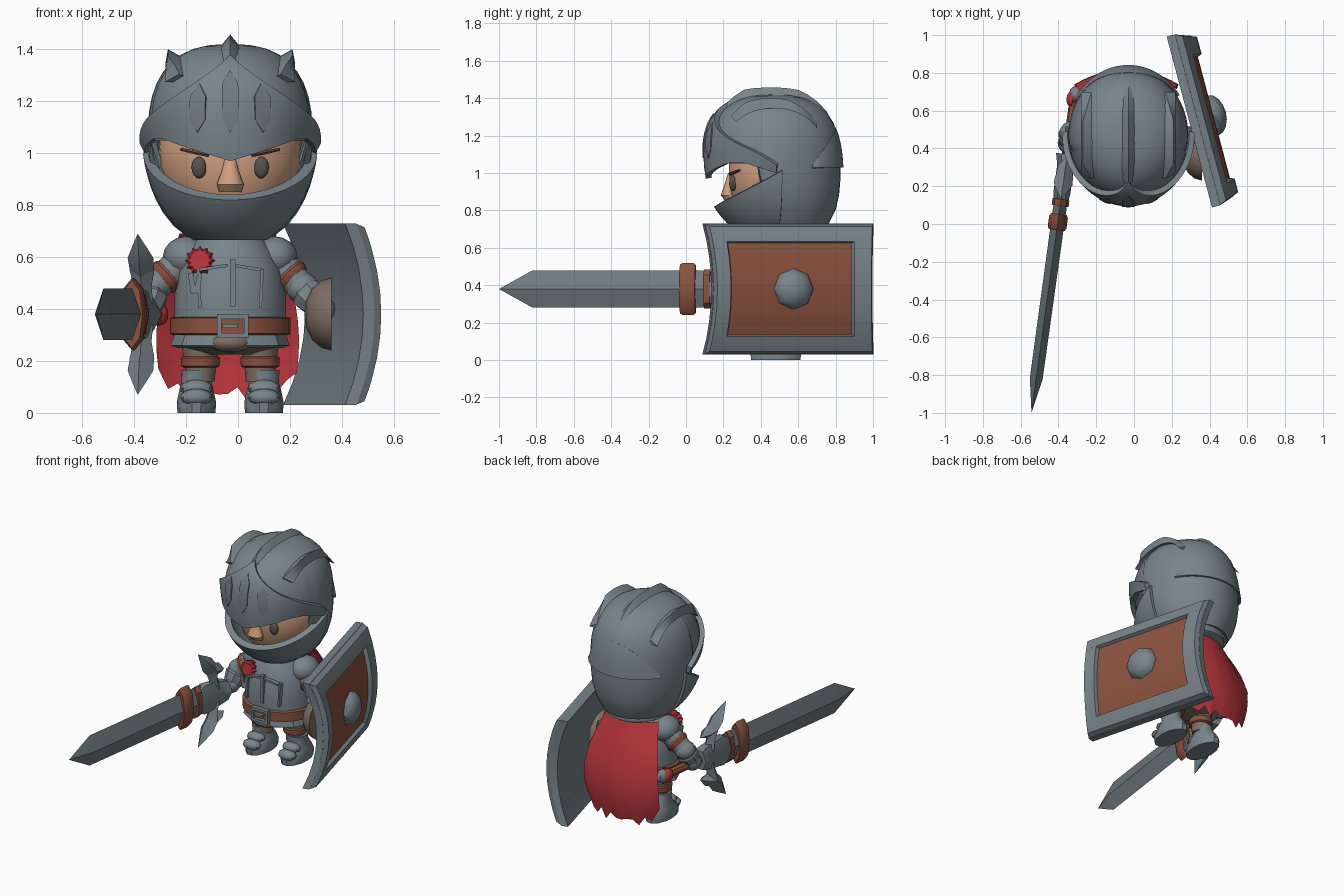
import bpy, bmesh, math
from mathutils import Vector, Matrix
from math import sin, cos, pi, radians

if "Cube" in bpy.data.objects:
    bpy.data.objects.remove(bpy.data.objects["Cube"])


def material(name, r, g, b):
    m = bpy.data.materials.new(name)
    m.use_nodes = True
    m.diffuse_color = (r, g, b, 1)
    m.node_tree.nodes["Principled BSDF"].inputs["Base Color"].default_value = (r, g, b, 1)
    return m


STEEL = material("steel", .19, .235, .255)
BLADE = material("blade steel", .165, .2, .215)
LEATHER = material("leather", .26, .085, .05)
RED = material("red cloth", .48, .036, .046)
SKIN = material("skin", .63, .35, .22)
EYE = material("eye grey", .1, .085, .075)
BROW = material("brow brown", .15, .065, .04)
TAUPE = material("grip pad", .21, .155, .125)

CX, CY = -.03, .47
I = Matrix.Identity(4)


def finish(name, bm, mat, angle=35):
    bmesh.ops.remove_doubles(bm, verts=bm.verts, dist=1e-5)
    bmesh.ops.recalc_face_normals(bm, faces=bm.faces)
    me = bpy.data.meshes.new(name)
    bm.to_mesh(me)
    bm.free()
    me.materials.append(mat)
    ob = bpy.data.objects.new(name, me)
    bpy.context.collection.objects.link(ob)
    bpy.ops.object.select_all(action='DESELECT')
    ob.select_set(True)
    bpy.context.view_layer.objects.active = ob
    bpy.ops.object.shade_smooth_by_angle(angle=radians(angle))
    return ob


def loft(name, secs, mat, n=16, m=I, spike=1, angle=35):
    """Stack of elliptical rings (x, y, z, rx, ry); spike shrinks every second point."""
    bm = bmesh.new()
    rings = []
    for x, y, z, rx, ry in secs:
        k = [spike if i % 2 else 1 for i in range(n)]
        rings.append([bm.verts.new(m @ Vector((x + rx * k[i] * cos(2 * pi * i / n),
                      y + ry * k[i] * sin(2 * pi * i / n), z))) for i in range(n)])
    for a, b in zip(rings, rings[1:]):
        for i in range(n):
            j = (i + 1) % n
            bm.faces.new((a[i], a[j], b[j], b[i]))
    bm.faces.new(rings[0])
    bm.faces.new(rings[-1])
    return finish(name, bm, mat, angle)


def aim(a, b):
    a, b = Vector(a), Vector(b)
    return Matrix.Translation(a) @ (b - a).to_track_quat('Z', 'Y').to_matrix().to_4x4()


def limb(name, a, b, radii, mat, n=12):
    step = (Vector(b) - Vector(a)).length / (len(radii) - 1)
    return loft(name, [(0, 0, i * step, r, r) for i, r in enumerate(radii)], mat, n, aim(a, b))


def ball(name, c, r, mat, n=14):
    secs = [(c[0], c[1], c[2] - r[2] * cos(pi * i / 8), r[0] * sin(pi * i / 8),
             r[1] * sin(pi * i / 8)) for i in range(9)]
    return loft(name, secs, mat, n)


def dome(name, c, d, r, h, mat, n):
    m = aim(c, Vector(c) + Vector(d))
    return loft(name, [(0, 0, h * sin(t), r * cos(t), r * cos(t))
                       for t in (0, .4, .8, 1.2, pi / 2)], mat, n, m)


def box(name, c, size, mat, roll=0):
    bm = bmesh.new()
    m = Matrix.Translation(c) @ Matrix.Rotation(roll, 4, 'Y') @ Matrix.Diagonal((*size, 1))
    bmesh.ops.create_cube(bm, size=1, matrix=m)
    return finish(name, bm, mat)


# Helmet shell: azimuth 0 faces front, the back is boxier than the chin
def head(az, z, off):
    u = abs(z - 1.05) / (.37 if z > 1.05 else .42)
    p = 2.6 if z > 1.05 else 2 + max(0, -cos(az))
    r = .318 * max(0, 1 - u ** p) ** (1 / p) + off
    return Vector((CX + r * sin(az), CY - 1.12 * r * cos(az), z))


def patch(name, a0, a1, lo, hi, off0, off1, thick, mat, na=32, nz=10):
    """Piece of helmet shell, thickened inward."""
    bm = bmesh.new()
    rows = []
    for i in range(na + 1):
        a = a0 + (a1 - a0) * i / na
        row = []
        for j in range(nz + 1):
            t = sin(j / nz * pi / 2)
            z = lo(a) + (hi(a) - lo(a)) * t
            row.append(bm.verts.new(head(radians(a), z, off0 + (off1 - off0) * t)))
        rows.append(row)
    for p, q in zip(rows, rows[1:]):
        for j in range(nz):
            bm.faces.new((p[j], q[j], q[j + 1], p[j + 1]))
    bmesh.ops.remove_doubles(bm, verts=bm.verts, dist=1e-4)
    bmesh.ops.recalc_face_normals(bm, faces=bm.faces)
    bmesh.ops.solidify(bm, geom=bm.faces[:], thickness=thick)
    return finish(name, bm, mat)


patch("helmet_skull", -180, 180, lambda a: 1.05 if abs(a) < 78 else .73,
      lambda a: 1.42, 0, 0, .02, STEEL, 48, 14)
patch("helmet_back_plate", 125, 235, lambda a: 1.03,
      lambda a: 1.04 + .2 * (1 - ((a - 180) / 55) ** 2), .014, .001, .012, STEEL)
patch("chin_guard", -97, 97, lambda a: .665, lambda a: .82 + .15 * (a / 85) ** 2,
      .012, .02, .04, STEEL)


def visor_low(a):
    a = abs(a)
    return .97 + .085 * min(1, a / 50) - .055 * max(0, (a - 65) / 27)


patch("visor", -92, 92, visor_low,
      lambda a: 1.38 - .25 * sin(radians(abs(a))) - .09 * (a / 92) ** 6,
      .013, .032, .03, STEEL)
for c, top in ((-22, 1.27), (0, 1.32), (22, 1.27)):
    patch("visor_slot", c - 5.5, c + 5.5, lambda a: 1.08 + .05 * abs(a - c) / 5.5,
          lambda a: top - .05 * abs(a - c) / 5.5, .024, .035, .009, BLADE, 2, 8)


# Helmet combs: tapering fins that follow the dome
def comb(name, x, y0, y1, h, w, lean):
    bm = bmesh.new()
    rows = []
    for i in range(13):
        t = i / 12
        y = y0 + (y1 - y0) * t
        r = min(.31, math.hypot(x, (y - CY) / 1.12))
        z = 1.05 + .37 * (1 - (r / .318) ** 2.6) ** (1 / 2.6)
        k = min(1, 6 * t, 3 * (1 - t))
        rows.append([bm.verts.new(v) for v in (
            (CX + x - w, y, z - .03), (CX + x + lean * k, y - .03 * (1 - t), z + h * k),
            (CX + x + w, y, z - .03))])
    for p, q in zip(rows, rows[1:]):
        for j in range(3):
            bm.faces.new((p[j], q[j], q[(j + 1) % 3], p[(j + 1) % 3]))
    bm.faces.new(rows[0])
    bm.faces.new(rows[-1])
    finish(name, bm, STEEL)


comb("comb_middle", 0, .24, .8, .037, .055, 0)
for s in (-1, 1):
    comb("comb_side", s * .195, .27, .7, .025, .055, s * .045)

# Face
loft("face", [(CX, CY, z, rx, ry) for z, rx, ry in ((.74, .15, .15), (.82, .21, .22),
     (.95, .28, .24), (1.08, .27, .24), (1.15, .22, .2))], SKIN, 32)
loft("nose", [(CX, .24, 1.0, .018, .015), (CX, .23, .94, .03, .024), (CX, .228, .88, .052, .042),
              (CX, .24, .85, .042, .028)], SKIN, 12)
for s in (-1, 1):
    ball("eye", (CX + s * .12, .25, .945), (.029, .02, .042), EYE)
    limb("brow", (CX + s * .19, .287, 1.015), (CX + s * .085, .235, .994), (.006, .009, .009),
         BROW, 6)


# Torso, belt and hips
def body(name, rows, mat, n=24, y=.48):
    return loft(name, [(CX, y, z, rx, ry) for z, rx, ry in rows], mat, n)


body("gorget", ((.69, .17, .17), (.7, .19, .185), (.74, .19, .185), (.76, .18, .17)), STEEL, 24, .555)
body("breastplate", ((.34, .215, .19), (.45, .215, .195), (.55, .2, .18), (.62, .17, .155),
                     (.69, .11, .11)), STEEL)
body("belt", ((.3, .222, .198), (.305, .232, .208), (.365, .232, .208), (.37, .222, .198)), LEATHER)
body("hips", ((.225, .1, .09), (.25, .18, .15), (.31, .2, .18)), TAUPE)
ball("hip_front", (CX, .33, .272), (.085, .06, .04), TAUPE)
body("skirt_plate", ((.25, .2, .18), (.26, .23, .195), (.3, .215, .19)), STEEL, 10)
box("chest_ridge", (CX + .01, .29, .5), (.02, .03, .18), STEEL)
for s in (-1, 1):
    box("chest_plate_edge", (CX + s * .065, .303, .56), (.11, .03, .012), STEEL, s * .15)
    box("chest_plate_side", (CX + s * .12, .315, .48), (.012, .03, .15), STEEL, s * .05)
    box("buckle_bar", (CX + .01, .265, .335 + s * .036), (.12, .03, .018), STEEL)
    box("buckle_post", (CX + .01 + s * .052, .265, .335), (.018, .03, .09), STEEL)
box("buckle_tongue", (CX, .262, .335), (.06, .02, .015), STEEL)
rosette = aim((-.145, .36, .58), (-.15, .26, .595))
loft("rosette", [(0, 0, z, r, r) for z, r in ((0, .05), (.04, .058), (.055, .045))],
     RED, 24, rosette, .8)
for s in (-1, 1):
    box("rosette_ribbon", (-.165 + s * .012, .305, .5), (.02, .012, .08), STEEL, s * .15)

# Legs and boots
for s in (-1, 1):
    x = CX + s * .115
    loft("leg", [(x, .48, z, r, r) for z, r in ((.12, .055), (.18, .06), (.28, .075))], TAUPE)
    loft("leg_band", [(x, .48, z, r, r) for z, r in ((.175, .066), (.18, .074), (.212, .076),
                                                    (.218, .068))], LEATHER)
    x += s * .015
    loft("boot", [(x, y, z, rx, ry) for y, z, rx, ry in (
        (.48, 0, .073, .135), (.48, .04, .076, .14), (.485, .08, .068, .11),
        (.49, .12, .057, .072), (.48, .165, .06, .066))], STEEL, 14)
    for i in range(2):
        ball("boot_plate", (x, .375 + .045 * i, .06 + .035 * i), (.062, .042, .033), STEEL, 10)

# Arms: shoulder, elbow and hand
for side, sh, el, ha in (("right", (-.2, .5, .59), (-.33, .48, .48), (-.35, .43, .39)),
                         ("left", (.14, .5, .59), (.25, .46, .48), (.32, .41, .4))):
    sh, el, ha = Vector(sh), Vector(el), Vector(ha)
    ball(side + "_shoulder", sh + Vector((0, 0, .01)), (.09, .1, .08), STEEL)
    limb(side + "_upper_arm", sh, el, (.07, .065, .055), STEEL)
    band = sh.lerp(el, .5)
    limb(side + "_arm_band", band, sh.lerp(el, .72), (.066, .073, .07, .062), LEATHER)
    ball(side + "_elbow", el, (.065, .065, .06), STEEL)
    limb(side + "_gauntlet", el, ha, (.05, .068, .06, .05), STEEL, 8)
    ball(side + "_hand", ha, (.055, .06, .055), STEEL, 10)

# Sword: local z runs to the tip, local y is up
M = aim((-.37, .25, .38), (-.54, -.98, .38))
loft("sword_blade", [(0, 0, z, rx, ry) for z, rx, ry in ((.1, .036, .1), (1.08, .034, .1),
                                                         (1.262, 0, 0))], BLADE, 4, M, 1, 15)
loft("sword_collar", [(0, 0, z, rx, ry) for z, rx, ry in (
    (.2, .042, .13), (.215, .05, .14), (.27, .05, .14), (.285, .042, .13))], LEATHER, 8, M)
loft("sword_inner_collar", [(0, 0, z, .045, .105) for z in (.12, .155)], LEATHER, 8, M)
loft("sword_hub", [(0, 0, z, rx, ry) for z, rx, ry in (
    (-.12, .06, .07), (-.06, .045, .09), (.08, .045, .11), (.13, .04, .08))], STEEL, 6, M)
limb("sword_grip", M @ Vector((0, 0, -.1)), M @ Vector((0, 0, -.4)), (.028, .028), LEATHER, 8)
ball("sword_pommel", M @ Vector((0, 0, -.44)), (.035, .045, .045), STEEL, 10)
for s in (-1, 1):
    gem = M @ Vector((s * .01, 0, -.415))
    dome("pommel_gem", gem, (M @ Vector((s * .1, 0, -.415))) - gem, .046, .035, RED, 10)
    mid = M @ Vector((0, s * .17, 0))
    limb("guard_arm", M @ Vector((0, s * .04, -.03)), mid, (.04, .035, .048), STEEL, 4)
    limb("guard_spike", mid, M @ Vector((0, s * .31, .12)), (.047, .05, .026, 0), STEEL, 4)
    limb("guard_barb", mid, M @ Vector((0, s * .14, -.11)), (.045, .04, 0), STEEL, 4)

# Shield: u runs front to back, v up, w outward
D, N, C = Vector((-.256, .967, 0)), Vector((.967, .256, 0)), Vector((.36, .56, .38))


def on_shield(u, v, w):
    k = 1 - (v / .35) ** 2
    return C + D * u * (1 - .06 * k) + Vector((0, 0, v)) + N * (w + .08 * k)


def slab(name, u0, u1, v0, v1, w0, w1, mat, inset=0):
    bm = bmesh.new()
    nv, layers = 8, []
    for w, e in ((w0, 0), (w1, inset)):
        layers.append([[bm.verts.new(on_shield(u, v0 + e + (v1 - v0 - 2 * e) * j / nv, w))
                        for u in (u0 + e, u1 - e)] for j in range(nv + 1)])
    a, b = layers
    for j in range(nv):
        for g in (a, b):
            bm.faces.new((g[j][0], g[j][1], g[j + 1][1], g[j + 1][0]))
        for i in (0, 1):
            bm.faces.new((a[j][i], a[j + 1][i], b[j + 1][i], b[j][i]))
    for j in (0, nv):
        bm.faces.new((a[j][0], a[j][1], b[j][1], b[j][0]))
    return finish(name, bm, mat, 20)


slab("shield_back", -.47, .465, -.35, .35, -.07, -.025, STEEL)
slab("shield_panel", -.38, .36, -.26, .26, -.025, -.018, LEATHER)
for u0, u1 in ((-.47, -.36), (.335, .465)):
    slab("shield_side_rim", u0, u1, -.35, .35, -.03, .005, STEEL, .015)
for v0, v1 in ((-.35, -.24), (.24, .35)):
    slab("shield_end_rim", -.47, .465, v0, v1, -.03, .005, STEEL, .015)
dome("shield_boss", on_shield(0, 0, -.02), N, .11, .07, STEEL, 8)
dome("shield_grip_pad", (.36, .37, .38), (-1, 0, 0), .14, .105, TAUPE, 12)

# Cape, billowing back, with a ragged hem
bm = bmesh.new()
NU, NT = 14, 8
grid = []
for i in range(NU + 1):
    u = 2 * i / NU - 1
    hem = .6 + .025 * (i % 2) + .02 * sin(i * 2.3) - .08 * max(0, abs(u) - .7) / .3
    grid.append([bm.verts.new((CX - .01 + u * (.185 + .09 * sin(2 * t)),
                               .69 + .13 * sin(2.2 * t) - .08 * u * u, .69 - t * hem))
                 for t in [j / NT for j in range(NT + 1)]])
for p, q in zip(grid, grid[1:]):
    for j in range(NT):
        bm.faces.new((p[j], q[j], q[j + 1], p[j + 1]))
bmesh.ops.solidify(bm, geom=bm.faces[:], thickness=.012)
finish("cape", bm, RED)
